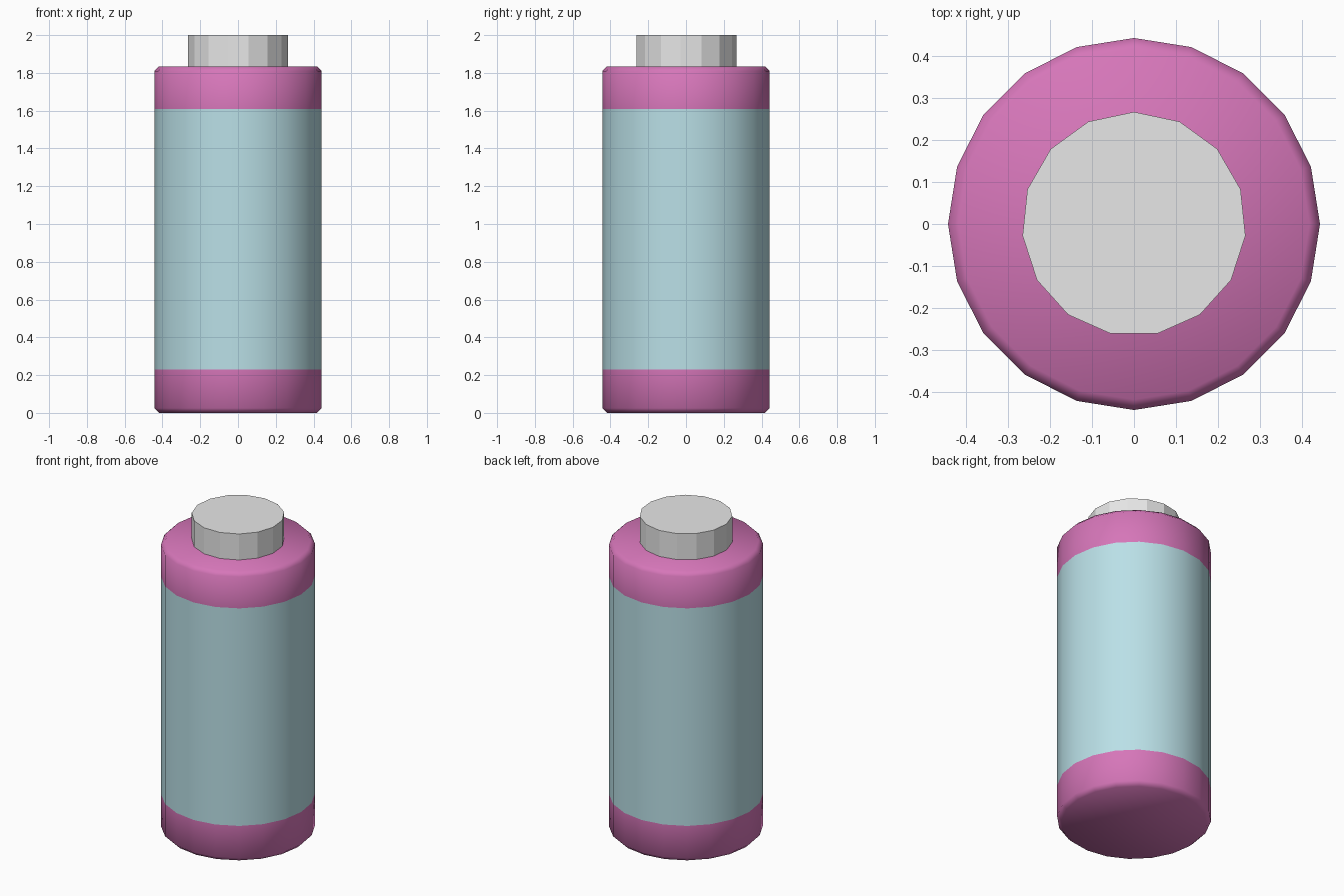
import bpy, bmesh, math

if "Cube" in bpy.data.objects:
    bpy.data.objects.remove(bpy.data.objects["Cube"])


def material(name, rgb):
    m = bpy.data.materials.new(name)
    lin = [(c / 255 / 12.92) if c < 11 else ((c / 255 + 0.055) / 1.055) ** 2.4 for c in rgb]
    m.diffuse_color = (*lin, 1)
    m.use_nodes = True
    m.node_tree.nodes["Principled BSDF"].inputs["Base Color"].default_value = m.diffuse_color
    return m


def lathe(name, profile, sides, mats, smooth, rule=lambda z: 0):
    """Turn (radius, height) rings into a closed solid; first vertex faces +y."""
    bm = bmesh.new()
    rings = []
    for r, z in profile:
        angles = [math.pi / 2 + 2 * math.pi * i / sides for i in range(sides)]
        rings.append([bm.verts.new((r * math.cos(a), r * math.sin(a), z)) for a in angles])
    for low, high in zip(rings, rings[1:]):
        for i in range(sides):
            j = (i + 1) % sides
            bm.faces.new((low[i], low[j], high[j], high[i]))
    bm.faces.new(rings[0][::-1])
    bm.faces.new(rings[-1])
    for f in bm.faces:
        f.smooth = smooth
        f.material_index = rule(f.calc_center_median().z)
    mesh = bpy.data.meshes.new(name)
    bm.to_mesh(mesh)
    bm.free()
    for m in mats:
        mesh.materials.append(m)
    obj = bpy.data.objects.new(name, mesh)
    bpy.context.collection.objects.link(obj)
    return obj


pink = material("pink", (214, 118, 185))
teal = material("pale_teal", (186, 224, 231))
grey = material("light_grey", (231, 231, 231))

# Smooth can body with chamfered rims and a pale middle band
R, H, C = 0.443, 1.835, 0.025
body = [(R - C, 0), (R, C), (R, 0.23), (R, 1.61), (R, H - C), (R - C, H)]
lathe("can_body", body, 20, [pink, teal], True, lambda z: 1 if 0.23 < z < 1.61 else 0)

# Faceted cap on top
lathe("cap", [(0.267, H - 0.02), (0.267, 2.0)], 15, [grey], False)
